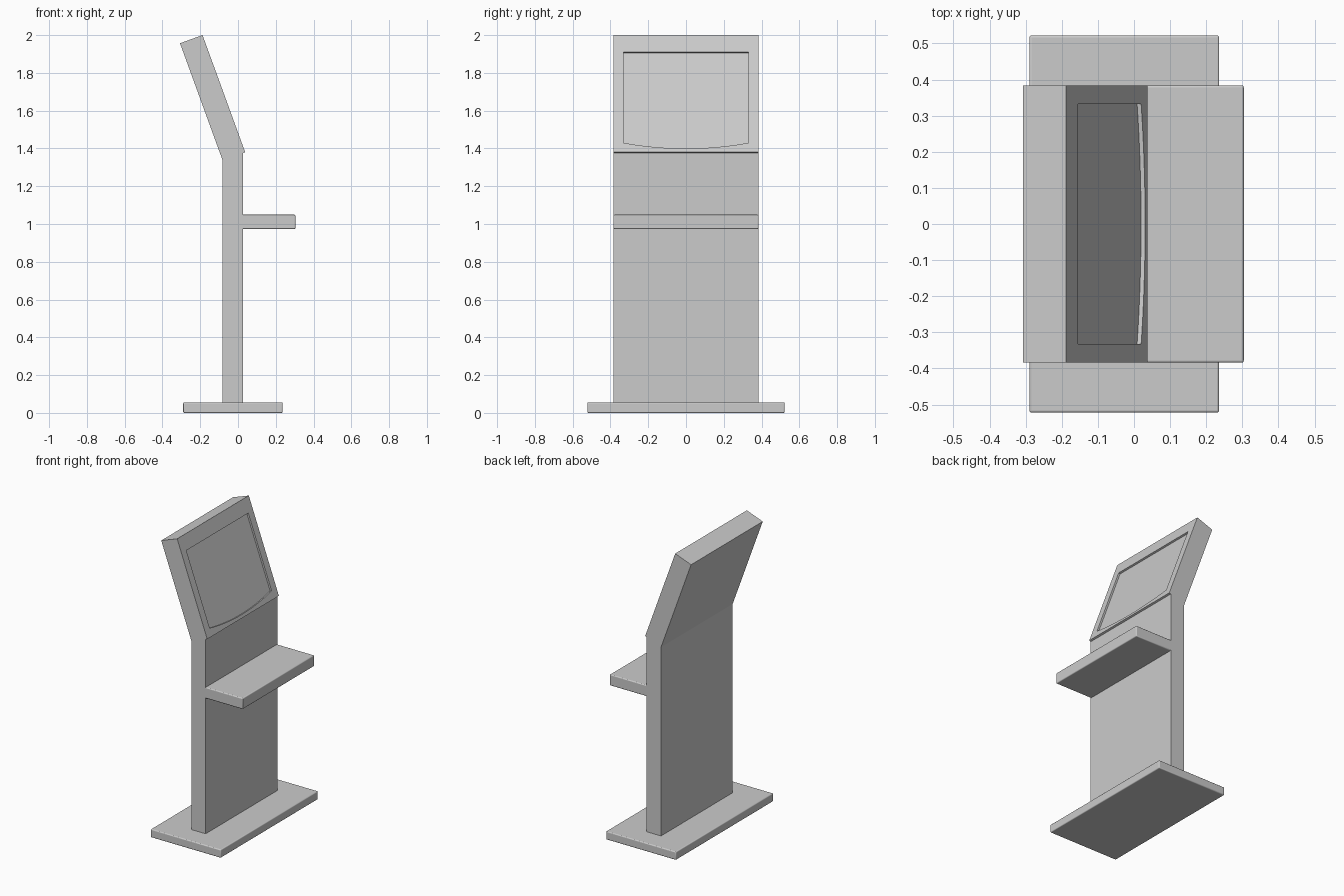
import bpy, bmesh, math
from mathutils import Vector

if "Cube" in bpy.data.objects:
    bpy.data.objects.remove(bpy.data.objects["Cube"])

HALF_W = 0.384                       # half width of column, head and shelf
TILT = math.radians(20)
UP = Vector((-math.sin(TILT), 0, math.cos(TILT)))    # along the tilted head
OUT = Vector((math.cos(TILT), 0, math.sin(TILT)))    # out of the screen face
CORNER = Vector((0.038, 0, 1.38))                    # lower front edge of head
LENGTH, THICK = 0.66, 0.127


def prism(name, loop, shift):
    """Extrude a flat outline along a vector into a closed solid."""
    bm = bmesh.new()
    face = bm.faces.new([bm.verts.new(p) for p in loop])
    new = bmesh.ops.extrude_face_region(bm, geom=[face], use_keep_orig=True)
    verts = [g for g in new["geom"] if isinstance(g, bmesh.types.BMVert)]
    bmesh.ops.translate(bm, verts=verts, vec=shift)
    bmesh.ops.recalc_face_normals(bm, faces=bm.faces)
    mesh = bpy.data.meshes.new(name)
    bm.to_mesh(mesh)
    bm.free()
    ob = bpy.data.objects.new(name, mesh)
    bpy.context.collection.objects.link(ob)
    return ob


def side_profile(name, pts, half):
    return prism(name, [(x, -half, z) for x, z in pts], Vector((0, 2 * half, 0)))


def slab(name, x0, x1, half, z0, z1):
    """Box with softly rounded edges."""
    ob = side_profile(name, [(x0, z0), (x1, z0), (x1, z1), (x0, z1)], half)
    mod = ob.modifiers.new("soft_edges", 'BEVEL')
    mod.width, mod.segments = 0.006, 3
    bpy.context.view_layer.objects.active = ob
    ob.select_set(True)
    bpy.ops.object.shade_smooth_by_angle(angle=math.radians(40))
    ob.select_set(False)
    return ob


# Foot plate and shelf
slab("base_plate", -0.29, 0.236, 0.522, 0, 0.056)
slab("shelf", 0.015, 0.304, HALF_W, 0.974, 1.049)

# Upright column, its top cut to meet the head
low_back = CORNER - OUT * THICK
top_front = CORNER.z - (CORNER.x - 0.026) * math.tan(TILT)
side_profile("column", [(low_back.x, 0.05), (0.026, 0.05), (0.026, top_front),
                        (low_back.x, low_back.z)], HALF_W)

# Tilted head
corners = [CORNER, CORNER + UP * LENGTH, low_back + UP * LENGTH, low_back]
head = side_profile("head", [(p.x, p.z) for p in corners], HALF_W)

# Screen recess with a bowed lower edge
SW, TOP, LOW, SAG, DEPTH, N = 0.332, 0.564, 0.053, 0.032, 0.012, 16
outline = [(SW, TOP), (-SW, TOP)]
for i in range(N + 1):
    t = -1 + 2 * i / N
    outline.append((t * SW, LOW - SAG * (1 - t * t)))
loop = [CORNER + UP * s + Vector((0, y, 0)) - OUT * DEPTH for y, s in outline]
cutter = prism("screen_cutter", loop, OUT * 0.1)
cutter.hide_render = True
mod = head.modifiers.new("screen_recess", 'BOOLEAN')
mod.operation, mod.solver, mod.object = 'DIFFERENCE', 'EXACT', cutter
bpy.context.view_layer.objects.active = head
bpy.ops.object.modifier_apply(modifier=mod.name)
bpy.data.objects.remove(cutter)
